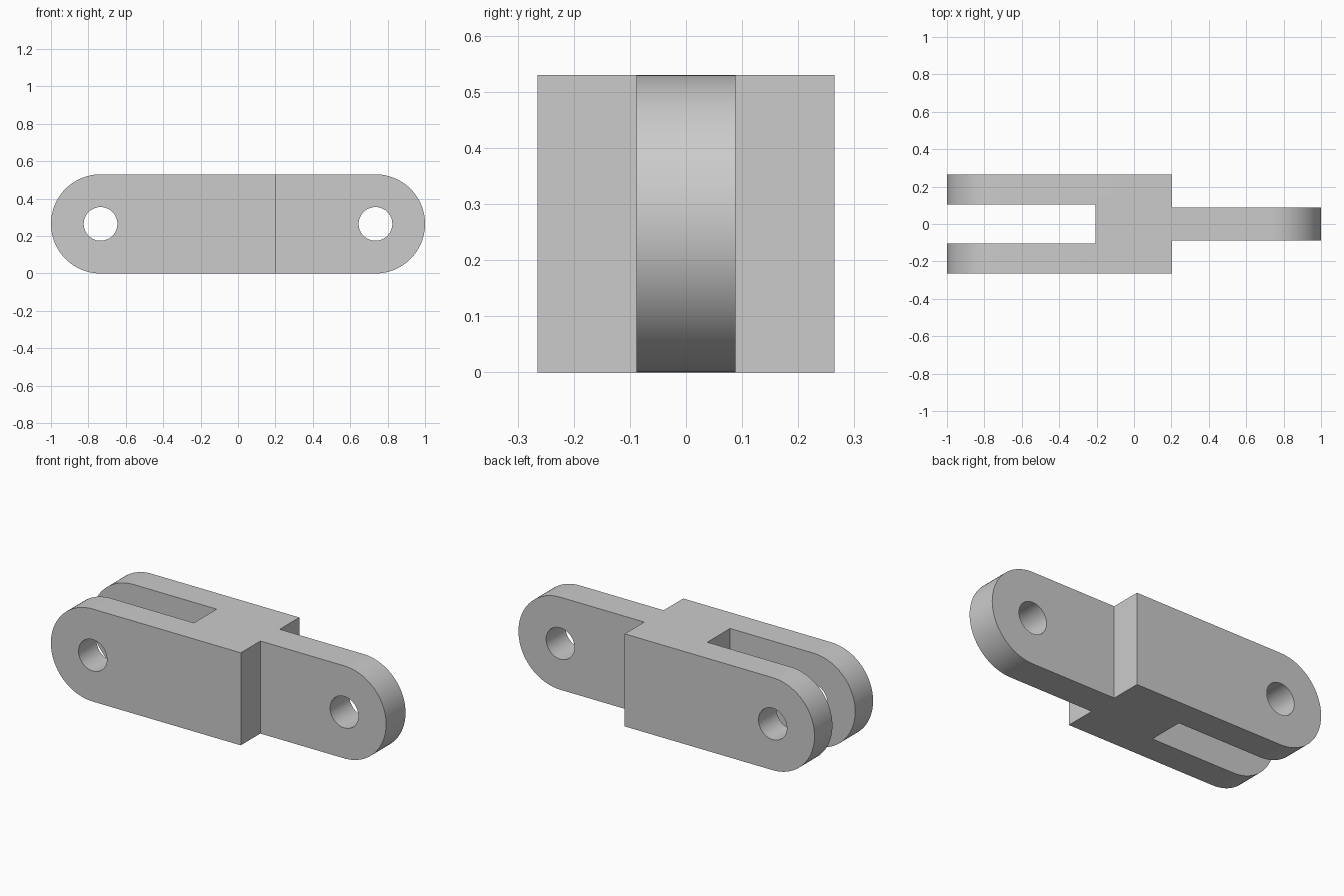
import bpy
import bmesh
from math import sin, cos, pi, radians

cube = bpy.data.objects.get("Cube")
if cube:
    bpy.data.objects.remove(cube, do_unlink=True)

RADIUS = 0.265      # half the height, also the rounded end radius
PIN_X = 0.735       # distance of each pin hole from the centre
HOLE_RADIUS = 0.09
SHOULDER_X = 0.203  # where the body steps down to the tongue
SLOT_HALF = 0.103
TONGUE_HALF = 0.088

grey = bpy.data.materials.new("plain grey")
grey.use_nodes = True
colour = (0.6, 0.6, 0.6, 1)
grey.diffuse_color = colour
grey.node_tree.nodes["Principled BSDF"].inputs["Base Color"].default_value = colour


def arc(cx, radius, start, end, steps):
    """Points along an arc in the xz plane, centred at pin height."""
    angles = [start + (end - start) * i / steps for i in range(steps + 1)]
    return [(cx + radius * cos(a), RADIUS + radius * sin(a)) for a in angles]


def prism(name, outline, half_depth):
    """Extrude an xz outline symmetrically along y."""
    bm = bmesh.new()
    face = bm.faces.new([bm.verts.new((x, -half_depth, z)) for x, z in outline])
    side = bmesh.ops.extrude_face_region(bm, geom=[face])["geom"]
    verts = [v for v in side if isinstance(v, bmesh.types.BMVert)]
    bmesh.ops.translate(bm, verts=verts, vec=(0, 2 * half_depth, 0))
    bmesh.ops.recalc_face_normals(bm, faces=bm.faces)
    mesh = bpy.data.meshes.new(name)
    bm.to_mesh(mesh)
    bm.free()
    obj = bpy.data.objects.new(name, mesh)
    mesh.materials.append(grey)
    bpy.context.collection.objects.link(obj)
    return obj


def cutter(name, outline, half_depth, y=0):
    obj = prism(name, outline, half_depth)
    obj.location.y = y
    return obj


def box(x0, x1):
    return [(x0, -1), (x1, -1), (x1, 1), (x0, 1)]


# Link body with two rounded ends
outline = (arc(PIN_X, RADIUS, -pi / 2, pi / 2, 48)
           + arc(-PIN_X, RADIUS, pi / 2, 3 * pi / 2, 48))
link = prism("clevis_link", outline, RADIUS)

# Fork slot, shoulders beside the tongue, and pin holes
cutters = [cutter("fork_slot_cutter", box(-2, -0.207), SLOT_HALF)]
for side, sign in (("front", -1), ("back", 1)):
    cutters.append(cutter(side + "_shoulder_cutter", box(SHOULDER_X, 2),
                          0.5, sign * (TONGUE_HALF + 0.5)))
for name, x in (("fork", -PIN_X), ("tongue", PIN_X)):
    cutters.append(cutter(name + "_hole_cutter",
                          arc(x, HOLE_RADIUS, 0, 2 * pi, 48)[:-1], 1))

bpy.context.view_layer.objects.active = link
for c in cutters:
    mod = link.modifiers.new(c.name, "BOOLEAN")
    mod.operation = "DIFFERENCE"
    mod.solver = "EXACT"
    mod.object = c
    bpy.ops.object.modifier_apply(modifier=mod.name)
    bpy.data.objects.remove(c, do_unlink=True)

# Smooth the curved ends and bores, keep the machined edges sharp
bpy.ops.object.select_all(action="DESELECT")
link.select_set(True)
bpy.ops.object.shade_smooth_by_angle(angle=radians(30))
